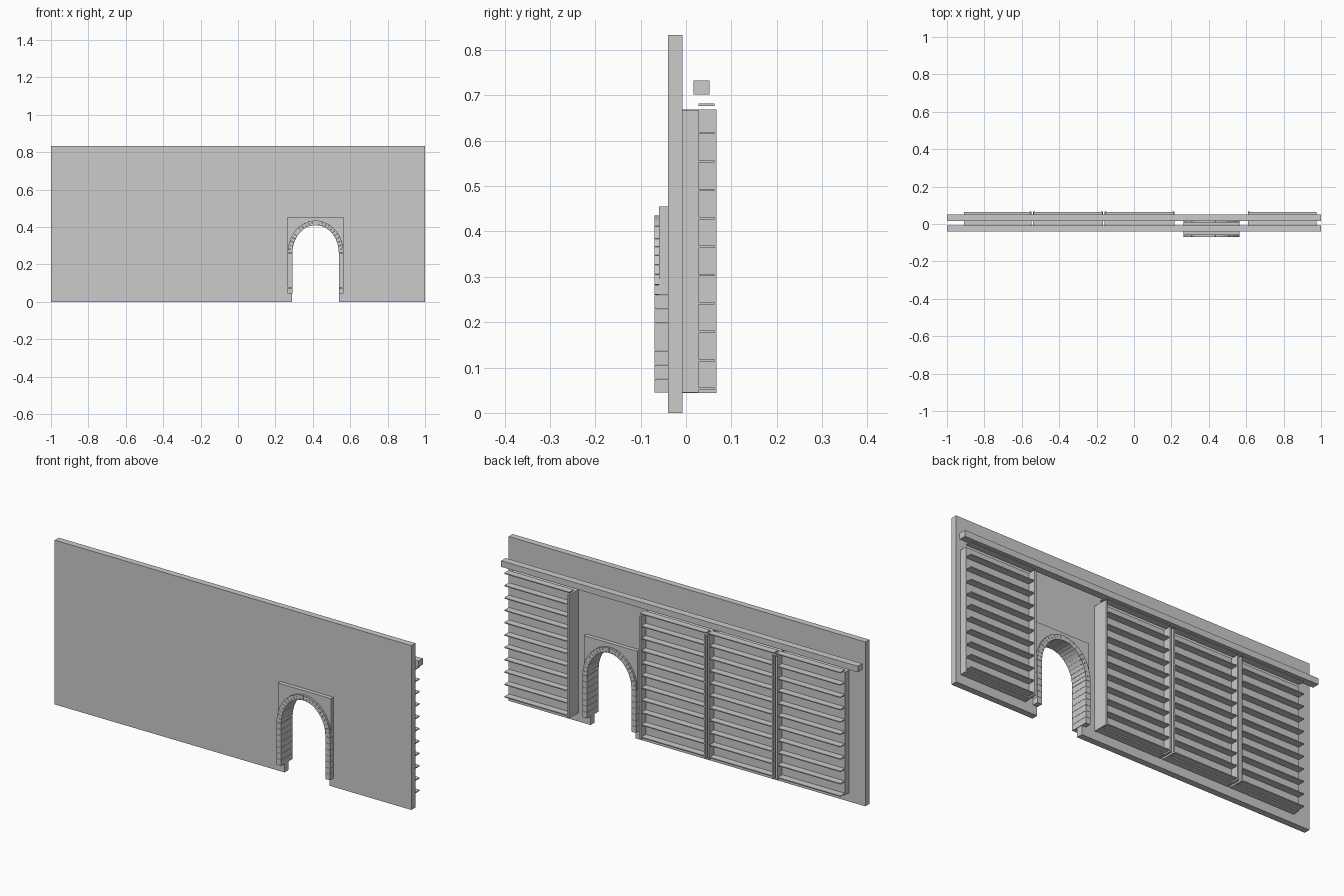
import bpy, bmesh, math

if "Cube" in bpy.data.objects:
    bpy.data.objects.remove(bpy.data.objects["Cube"])

grey = bpy.data.materials.new("plain_grey")
grey.diffuse_color = (0.6, 0.6, 0.6, 1)
grey.use_nodes = True
grey.node_tree.nodes["Principled BSDF"].inputs["Base Color"].default_value = grey.diffuse_color


def finish(name, bm):
    bmesh.ops.recalc_face_normals(bm, faces=bm.faces)
    mesh = bpy.data.meshes.new(name)
    bm.to_mesh(mesh)
    bm.free()
    mesh.materials.append(grey)
    obj = bpy.data.objects.new(name, mesh)
    bpy.context.collection.objects.link(obj)
    return obj


def add_prism(bm, outline, y0, y1):
    """Extrude an (x, z) outline from y0 to y1."""
    face = bm.faces.new([bm.verts.new((x, y0, z)) for x, z in outline])
    ext = bmesh.ops.extrude_face_region(bm, geom=[face])
    verts = [g for g in ext["geom"] if isinstance(g, bmesh.types.BMVert)]
    bmesh.ops.translate(bm, verts=verts, vec=(0, y1 - y0, 0))


def add_box(bm, x0, x1, y0, y1, z0, z1):
    add_prism(bm, [(x0, z0), (x1, z0), (x1, z1), (x0, z1)], y0, y1)


# Archway dimensions
CX, SPRING, JAMB_Z = 0.415, 0.26, 0.045
OUT_A, OUT_B = 0.15, 0.175
IN_A, IN_B = 0.124, 0.150
FRONT, BACK = -0.07, 0.022


def arc(a, b, t):
    return (CX + a * math.cos(t), SPRING + b * math.sin(t))


def arc_points(a, b, n=24):
    return [arc(a, b, math.pi * i / n) for i in range(n + 1)]


# Main wall with arched doorway
bm = bmesh.new()
hole = arc_points(0.126, 0.152)
add_prism(bm, [(-1, 0), (-1, 0.833), (1, 0.833), (1, 0), (CX + 0.126, 0)]
          + hole + [(CX - 0.126, 0)], -0.04, -0.008)
finish("wall", bm)

# Raised surround plate on both faces of the doorway
bm = bmesh.new()
plate = [(CX - OUT_A, SPRING), (CX - OUT_A, 0.455),
         (CX + OUT_A, 0.455), (CX + OUT_A, SPRING)] + hole
for y0, y1 in ((-0.06, -0.04), (-0.008, 0.012)):
    add_prism(bm, plate, y0, y1)
finish("doorway_surround", bm)

# Jamb stones
bm = bmesh.new()
step = (SPRING - JAMB_Z) / 7
for side in (-1, 1):
    xs = sorted((CX + side * IN_A, CX + side * OUT_A))
    for i in range(7):
        z = JAMB_Z + i * step
        add_box(bm, *xs, FRONT, BACK, z, z + step - 0.001)
finish("jamb_stones", bm)

# Arch stones
bm = bmesh.new()
N = 24
for i in range(N):
    t0 = math.pi * i / N + 0.003
    t1 = math.pi * (i + 1) / N - 0.003
    add_prism(bm, [arc(IN_A, IN_B, t0), arc(OUT_A, OUT_B, t0),
                   arc(OUT_A, OUT_B, t1), arc(IN_A, IN_B, t1)], FRONT, BACK)
finish("arch_stones", bm)

# Shelf units on the back: x range, and which ends carry a full-depth board
units = [(-0.91, -0.55, False, True), (-0.538, -0.168, True, True),
         (-0.156, 0.215, True, True), (0.61, 0.975, True, False)]
backing, boards, slats = bmesh.new(), bmesh.new(), bmesh.new()
for x0, x1, left, right in units:
    add_box(backing, x0, x1, -0.008, 0.028, 0.045, 0.668)
    if left:
        add_box(boards, x0 - 0.001, x0 + 0.009, -0.008, 0.067, 0.044, 0.669)
    if right:
        add_box(boards, x1 - 0.009, x1 + 0.001, -0.008, 0.067, 0.044, 0.669)
    for i in range(11):
        z = 0.051 + i * 0.0626
        add_box(slats, x0, x1, 0.028, 0.063, z, z + 0.005)
finish("unit_backing", backing)
finish("end_boards", boards)
finish("slats", slats)

# Long rail above the shelf units
bm = bmesh.new()
add_box(bm, -1, 1, 0.016, 0.052, 0.702, 0.733)
finish("top_rail", bm)
